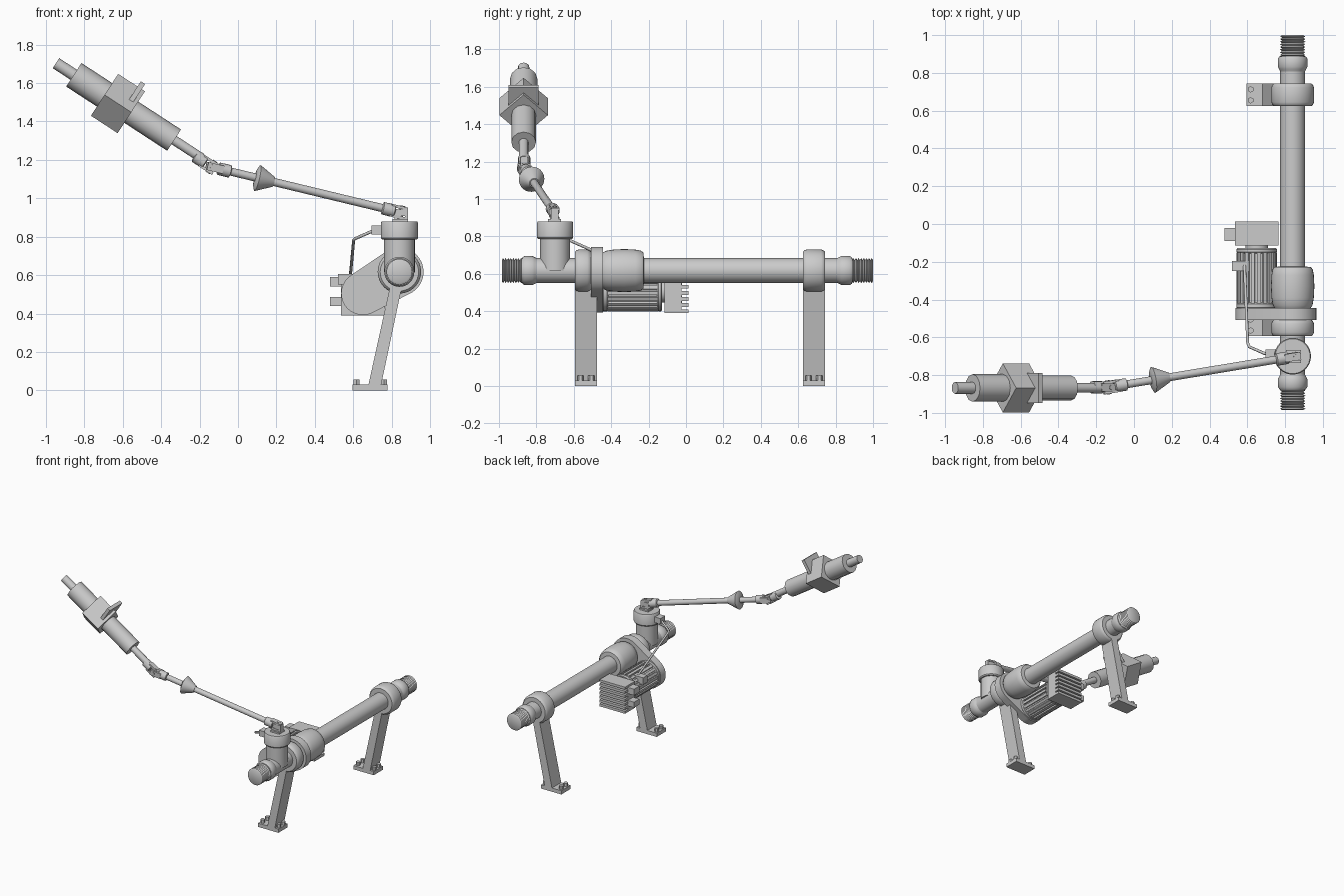
import bpy, bmesh
from math import sin, cos, pi, radians
from mathutils import Vector, Matrix
from mathutils.geometry import convex_hull_2d

if "Cube" in bpy.data.objects:
    bpy.data.objects.remove(bpy.data.objects["Cube"])

V = Vector
Y, Z = V((0, 1, 0)), V((0, 0, 1))


def finish(name, bm, angle=35):
    bmesh.ops.recalc_face_normals(bm, faces=bm.faces)
    me = bpy.data.meshes.new(name)
    bm.to_mesh(me)
    bm.free()
    ob = bpy.data.objects.new(name, me)
    bpy.context.collection.objects.link(ob)
    bpy.ops.object.select_all(action='DESELECT')
    ob.select_set(True)
    bpy.context.view_layer.objects.active = ob
    if angle:
        bpy.ops.object.shade_smooth_by_angle(angle=radians(angle))
    return ob


def frame(d):
    # side, cross and axis directions for a part running along d
    d = V(d).normalized()
    ref = Y if abs(d.y) < .9 else V((1, 0, 0))
    u = (ref - d * ref.dot(d)).normalized()
    return u, d.cross(u), d


def lathe(name, o, d, prof, n=32, angle=35):
    # prof: (distance along d, radius)
    u, w, d = frame(d)
    bm = bmesh.new()
    rings = [[bm.verts.new(V(o) + d * t + (u * cos(2*pi*i/n) + w * sin(2*pi*i/n)) * r)
              for i in range(n)] for t, r in prof]
    for a, b in zip(rings, rings[1:]):
        for i in range(n):
            j = (i + 1) % n
            bm.faces.new((a[i], a[j], b[j], b[i]))
    bm.faces.new(rings[0])
    bm.faces.new(rings[-1])
    return finish(name, bm, angle)


def prism(name, pts, y0, y1, angle=25):
    # (x, z) outline extruded along y
    bm = bmesh.new()
    f = bm.faces.new([bm.verts.new((x, y0, z)) for x, z in pts])
    g = bmesh.ops.extrude_face_region(bm, geom=[f])['geom']
    bmesh.ops.translate(bm, vec=(0, y1 - y0, 0), verts=[v for v in g if isinstance(v, bmesh.types.BMVert)])
    return finish(name, bm, angle)


def obox(name, c, size, axes=((1, 0, 0), (0, 1, 0), (0, 0, 1))):
    bm = bmesh.new()
    m = Matrix([V(a) * s for a, s in zip(axes, size)]).transposed().to_4x4()
    bmesh.ops.create_cube(bm, size=1, matrix=Matrix.Translation(V(c)) @ m)
    return finish(name, bm, 0)


def box(name, x0, x1, y0, y1, z0, z1):
    return obox(name, ((x0+x1)/2, (y0+y1)/2, (z0+z1)/2), (x1-x0, y1-y0, z1-z0))


def circle(x, z, r, n=32):
    return [(x + r * cos(2*pi*i/n), z + r * sin(2*pi*i/n)) for i in range(n)]


PX, PZ = .84, .617   # main pipe axis


def on_pipe(name, prof, n=32):
    return lathe(name, (PX, 0, PZ), Y, prof, n)


# main pipe with collars and threaded ends
on_pipe("main_pipe", [(-.88, .066), (.89, .066)])
for nm, s, a, b, end in (("front", -1, .81, .875, .985), ("rear", 1, .82, .888, 1.0)):
    on_pipe(nm + "_collar", [(s*(a-.012), .066), (s*a, .072), (s*(a+.012), .078),
                             (s*(b-.012), .078), (s*b, .07)])
    step = (end - b) / 8
    prof = [(s*b, .055)]
    for i in range(8):
        prof += [(s*(b + step*(i+.5)), .067), (s*(b + step*(i+1)), .056)]
    on_pipe(nm + "_thread", prof)

# barrel coupling on the pipe
on_pipe("barrel_coupling", [(-.445, .095), (-.43, .105), (-.39, .112), (-.33, .115), (-.27, .112),
                            (-.24, .106), (-.228, .096), (-.225, .066)])

# clamps, legs and feet
for nm, y0, y1, yc in (("front", -.594, -.476, -.508), ("rear", .625, .743, .743)):
    on_pipe(nm + "_clamp", [(y0, .066), (y0, .1), (y0+.006, .107), (y0+.02, .113),
                            (yc-.02, .113), (yc-.006, .107), (yc, .1), (yc, .066)])
    prism(nm + "_leg", [(.677, .02), (.743, .02), (.851, .53), (.789, .53)], y0, y1, 0)
    box(nm + "_foot", .595, .777, y0, y1, 0, .03)
    for i, x in enumerate((.617, .76)):
        for k, y in enumerate((y0 + .03, y1 - .03)):
            lathe(f"{nm}_foot_bolt_{i}{k}", (x, y, .025), Z, [(0, .017), (.032, .017)], 6, 0)

# drive housing plate wrapping pipe and motor
pts = circle(PX, PZ, .126) + circle(.65, .505, .113)
prism("drive_housing", [pts[i] for i in convex_hull_2d(pts)], -.508, -.444)

# finned motor
fins = 20
gear = []
for i in range(fins):
    for f, r in ((0, .096), (.3, .096), (.35, .108), (.95, .108)):
        a = 2 * pi * (i + f) / fins
        gear.append((.65 + r * cos(a), .507 + r * sin(a)))
prism("motor_body", gear, -.42, -.15, 0)
for nm, a, b in (("front", -.45, -.415), ("rear", -.155, -.127)):
    lathe(f"motor_{nm}_cap", (.65, 0, .507), Y, [(a, .1), (a+.008, .108), (b-.008, .108), (b, .1)])
lathe("motor_shaft", (.65, -.13, .507), Y, [(0, .06), (.03, .06)])

# control box with cooling fins on the rear face
box("control_box", .536, .765, -.115, -.025, .39, .605)
for i in range(7):
    z = .39 + i * .0325
    box(f"cooling_fin_{i}", .536, .765, -.03, .014, z, z + .02)

# plug sockets
box("socket_upper", .48, .54, -.09, -.022, .54, .59)
box("socket_lower", .48, .54, -.09, -.022, .44, .485)
box("motor_socket", .52, .61, -.25, -.195, .55, .605)
box("sensor_socket", .695, .76, -.725, -.665, .812, .858)

# sensor cable
cu = bpy.data.curves.new("sensor_cable", 'CURVE')
cu.dimensions = '3D'
cu.bevel_depth = .008
cu.bevel_resolution = 2
sp = cu.splines.new('POLY')
path = [(.72, -.69, .835), (.69, -.685, .825), (.61, -.65, .79), (.602, -.63, .782), (.585, -.22, .6)]
sp.points.add(len(path) - 1)
for p, c in zip(sp.points, path):
    p.co = (*c, 1)
bpy.context.collection.objects.link(bpy.data.objects.new("sensor_cable", cu))

# vertical branch and swivel cap
lathe("branch_pipe", (PX, -.7, PZ), Z, [(0, .08), (.175, .08)])
lathe("swivel_cap", (PX, -.7, .785), Z, [(0, .08), (0, .09), (.008, .097), (.087, .097), (.095, .092)])


def fork(name, c, d, swap):
    # hub, two cheeks and a pin of a universal joint
    u, w, d = frame(d)
    if swap:
        u, w = w, u
    c = V(c)
    lathe(name + "_hub", c, d, [(.035, .026), (.04, .033), (.1, .033), (.105, .022)], 16)
    for i, s in enumerate((-1, 1)):
        obox(f"{name}_cheek_{i}", c + d * .017 + u * s * .026, (.015, .042, .085), (u, w, d))
    lathe(name + "_pin", c - u * .037, u, [(0, .013), (.074, .013)], 12)


# lower universal joint, long rod and cone
J1, J2 = V((.85, -.702, .925)), V((-.138, -.865, 1.163))
rod = (J2 - J1).normalized()
L = (J2 - J1).length
fork("rod_lower_fork", J1, rod, True)
box("swivel_base", .805, .885, -.737, -.667, .875, .892)
for i, x in enumerate((.823, .877)):
    box(f"swivel_cheek_{i}", x - .008, x + .008, -.722, -.682, .88, .945)
obox("lower_cross", J1, (.04, .04, .035))
lathe("long_rod", J1, rod, [(.09, .021), (L - .09, .021)], 16)
lathe("rod_cone", J1 + rod * .692, rod, [(0, .026), (.08, .066), (.088, .069), (.097, .05), (.1, .02)])
fork("rod_upper_fork", J2, -rod, False)

# upper universal joint and tool axis
d = V((-.838, 0, .546)).normalized()
u, w, d = frame(d)
fork("tool_fork", J2, d, True)
obox("upper_cross", J2, (.038, .038, .038), (u, w, d))
C = V((-.625, -.868, 1.493))


def on_tool(name, prof, n=12, angle=35):
    return lathe(name, C, d, prof, n, angle)


on_tool("tool_rod", [(-.52, .025), (-.34, .025)], 16)
on_tool("tool_lower_body", [(-.349, .066), (-.05, .066)])
on_tool("tool_block", [(-.083, .13), (.083, .13)], 4, 0)
on_tool("tool_upper_body", [(.05, .073), (.274, .073)])
on_tool("tool_tip", [(.25, .031), (.385, .031)])
obox("tool_plate", C - w * .08 - d * .05, (.16, .165, .026), (u, w, d))
